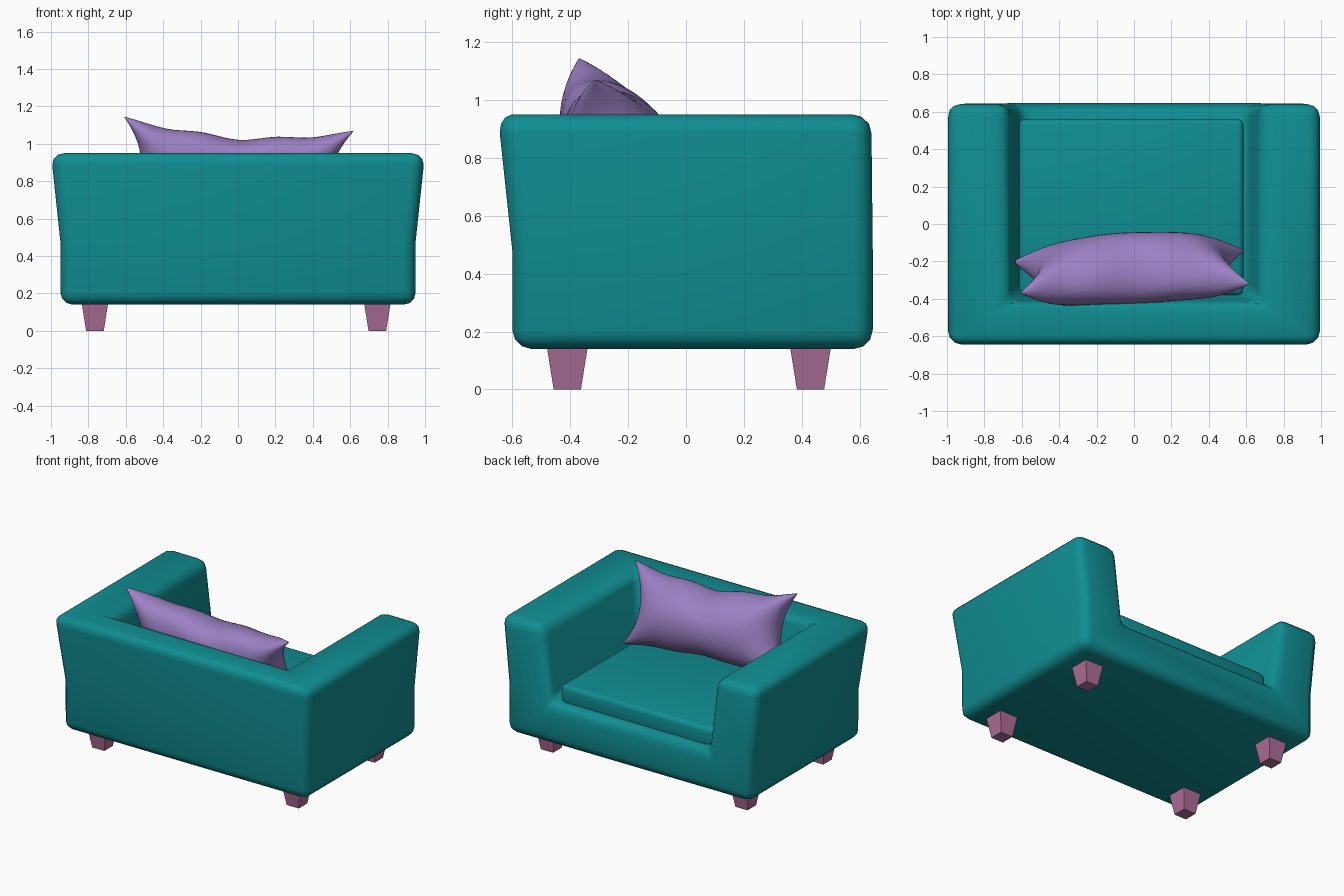
import bpy, bmesh, math
from mathutils import Vector

cube = bpy.data.objects.get("Cube")
if cube:
    bpy.data.objects.remove(cube, do_unlink=True)


def material(name, color):
    m = bpy.data.materials.new(name)
    m.use_nodes = True
    m.diffuse_color = (*color, 1)
    m.node_tree.nodes["Principled BSDF"].inputs["Base Color"].default_value = (*color, 1)
    return m


teal = material("teal fabric", (0.005, 0.27, 0.29))
purple = material("purple fabric", (0.33, 0.22, 0.55))
pink = material("pink wood", (0.42, 0.16, 0.32))


def finish(name, bm, mat, bevel=0, segments=3, smooth=None):
    bmesh.ops.recalc_face_normals(bm, faces=bm.faces)
    mesh = bpy.data.meshes.new(name)
    bm.to_mesh(mesh)
    bm.free()
    mesh.materials.append(mat)
    ob = bpy.data.objects.new(name, mesh)
    bpy.context.collection.objects.link(ob)
    bpy.ops.object.select_all(action='DESELECT')
    ob.select_set(True)
    bpy.context.view_layer.objects.active = ob
    if bevel:
        mod = ob.modifiers.new("rounded edges", 'BEVEL')
        mod.width, mod.segments = bevel, segments
        mod.limit_method, mod.angle_limit = 'ANGLE', math.radians(30)
        bpy.ops.object.modifier_apply(modifier=mod.name)
    if smooth:
        bpy.ops.object.shade_smooth_by_angle(angle=math.radians(smooth))
    return ob


def ring(bm, x0, x1, y0, y1, z):
    return [bm.verts.new((x, y, z)) for x, y in ((x0, y0), (x1, y0), (x1, y1), (x0, y1))]


def loft(rings, bm):
    for a, b in zip(rings, rings[1:]):
        for i in range(4):
            j = (i + 1) % 4
            bm.faces.new((a[i], a[j], b[j], b[i]))
    bm.faces.new(rings[0][::-1])
    bm.faces.new(rings[-1])


# Sofa shell: flared outside, tapered well open at the +y side
bm = bmesh.new()
FRONT = 0.645
low = ring(bm, -0.95, 0.95, -0.60, FRONT, 0.14)
mid = ring(bm, -0.95, 0.95, -0.60, FRONT, 0.48)
top = ring(bm, -1.0, 1.0, -0.65, FRONT - 0.005, 0.95)
rim = ring(bm, -0.67, 0.67, -0.42, FRONT - 0.005, 0.95)
seat = ring(bm, -0.61, 0.61, -0.37, FRONT, 0.425)
bm.faces.new(low[::-1])
for a, b in ((low, mid), (mid, top), (seat, rim)):
    for i, j in ((0, 1), (1, 2), (3, 0)):
        bm.faces.new((a[i], a[j], b[j], b[i]))
for i, j in ((0, 1), (1, 2), (3, 0)):
    bm.faces.new((top[i], top[j], rim[j], rim[i]))
bm.faces.new(seat)
bm.faces.new((low[3], low[2], mid[2], top[2], rim[2], seat[2], seat[3], rim[3], top[3], mid[3]))
finish("sofa_shell", bm, teal, bevel=0.065, smooth=40)

# Seat cushion
bm = bmesh.new()
loft([ring(bm, -0.615, 0.585, -0.38, 0.56, z) for z in (0.40, 0.54)], bm)
finish("seat_cushion", bm, teal, bevel=0.03, smooth=40)

# Tapered legs
for side, x in (("right", -0.765), ("left", 0.745)):
    for end, y in (("front", -0.41), ("back", 0.43)):
        bm = bmesh.new()
        loft([ring(bm, x - r, x + r, y - r, y + r, z) for r, z in ((0.047, 0), (0.071, 0.15))], bm)
        finish(f"{end}_{side}_leg", bm, pink)

# Throw pillow: two bulging sheets between four pulled-out corners
TL, TR = Vector((-0.61, -0.37, 1.145)), Vector((0.62, -0.32, 1.07))
BL, BR = Vector((-0.65, -0.20, 0.60)), Vector((0.59, -0.14, 0.56))
NORMAL = Vector((0, 0.94, 0.34))


def pillow_point(a, b, side):
    s, t = (a + 1) / 2, (b + 1) / 2
    p = BL.lerp(BR, s).lerp(TL.lerp(TR, s), t)
    # edges are drawn in between the corners
    p.x -= 0.11 * a * (1 - b * b)
    p.z -= (0.085 + 0.012 * math.cos(9 * a)) * b * (1 - a * a) * (1 if b > 0 else 0.5)
    p.y += 0.03 * (1 - a * a) * (1 - b * b)
    puff = 0.175 * ((1 - a ** 4) * (1 - b * b)) ** 0.5
    puff *= 1 + 0.04 * math.sin(7 * a + 2 * b) * b
    return p + NORMAL * puff * side


bm = bmesh.new()
NU, NV = 36, 24
for side in (-1, 1):
    grid = [[bm.verts.new(pillow_point(math.sin(math.pi * (i / NU - 0.5)),
                                       math.sin(math.pi * (j / NV - 0.5)), side))
             for j in range(NV + 1)] for i in range(NU + 1)]
    for i in range(NU):
        for j in range(NV):
            bm.faces.new((grid[i][j], grid[i + 1][j], grid[i + 1][j + 1], grid[i][j + 1]))
bmesh.ops.remove_doubles(bm, verts=bm.verts, dist=0.0005)
finish("throw_pillow", bm, purple, smooth=60)
